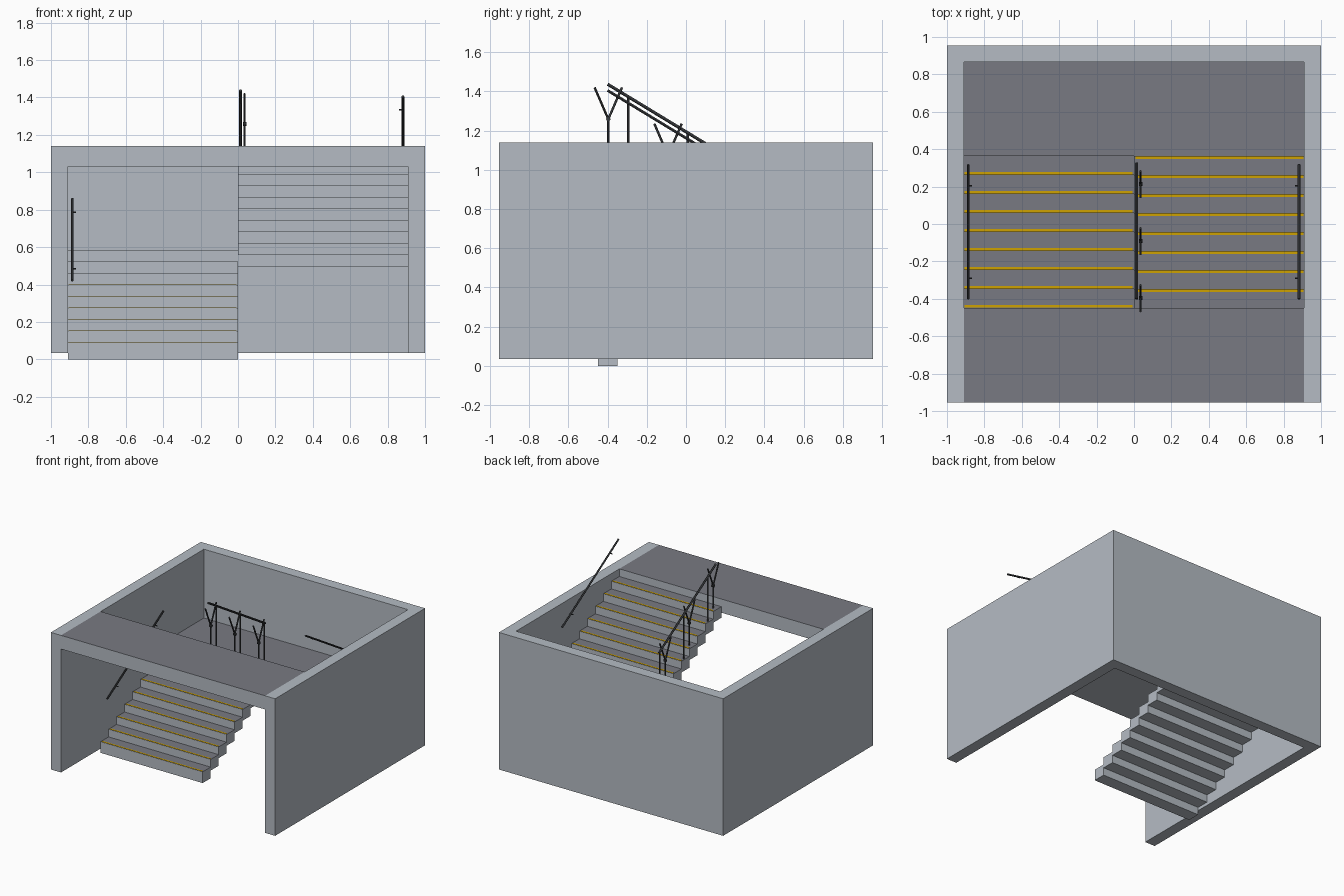
import bpy, bmesh
from mathutils import Vector

if "Cube" in bpy.data.objects:
    bpy.data.objects.remove(bpy.data.objects["Cube"])


def material(name, rgb):
    m = bpy.data.materials.new(name)
    m.diffuse_color = (*rgb, 1)
    m.use_nodes = True
    m.node_tree.nodes["Principled BSDF"].inputs["Base Color"].default_value = m.diffuse_color
    return m


CONCRETE = material("light_concrete", (0.46, 0.50, 0.55))
FLOOR = material("dark_floor", (0.19, 0.195, 0.225))
YELLOW = material("safety_yellow", (0.62, 0.36, 0.0))
METAL = material("dark_metal", (0.04, 0.043, 0.047))

RUN, RISE, THICK = 0.1016, 0.0617, 0.09
STEPS = 8
Y0, Y1 = -0.45, 0.363        # front and back ends of both flights
LANDING, TOP = 0.585, 1.14   # floor heights
INNER = 0.91                 # half width between the walls


def finish(name, bm, mats):
    bmesh.ops.recalc_face_normals(bm, faces=bm.faces[:])
    me = bpy.data.meshes.new(name)
    bm.to_mesh(me)
    bm.free()
    for m in mats:
        me.materials.append(m)
    ob = bpy.data.objects.new(name, me)
    bpy.context.collection.objects.link(ob)
    return ob


def add_box(bm, lo, hi):
    vs = bmesh.ops.create_cube(bm, size=1)["verts"]
    for v in vs:
        v.co = [lo[i] + (v.co[i] + 0.5) * (hi[i] - lo[i]) for i in range(3)]


def boxes(name, items, mats):
    """Boxes in one object; a second material goes on the upward faces."""
    bm = bmesh.new()
    for lo, hi in items:
        add_box(bm, lo, hi)
    bm.normal_update()
    if len(mats) > 1:
        for f in bm.faces:
            f.material_index = int(f.normal.z > 0.9)
    return finish(name, bm, mats)


def tubes(name, items):
    """Round bars, each given as start, end, radius."""
    bm = bmesh.new()
    for a, b, r in items:
        a, b = Vector(a), Vector(b)
        d = b - a
        vs = bmesh.ops.create_cone(bm, cap_ends=True, segments=12, radius1=r,
                                   radius2=r, depth=d.length)["verts"]
        rot = d.to_track_quat('Z', 'Y')
        for v in vs:
            v.co = rot @ v.co + (a + b) / 2
    ob = finish(name, bm, [METAL])
    bpy.ops.object.select_all(action='DESELECT')
    bpy.context.view_layer.objects.active = ob
    ob.select_set(True)
    bpy.ops.object.shade_smooth_by_angle()
    return ob


# Three enclosing walls as one U-shaped extrusion
bm = bmesh.new()
outline = [(-1, -0.955), (-INNER, -0.955), (-INNER, 0.865), (INNER, 0.865),
           (INNER, -0.955), (1, -0.955), (1, 0.955), (-1, 0.955)]
face = bm.faces.new([bm.verts.new((x, y, 0.035)) for x, y in outline])
up = bmesh.ops.extrude_face_region(bm, geom=[face])["geom"]
bmesh.ops.translate(bm, vec=(0, 0, TOP - 0.035),
                    verts=[g for g in up if isinstance(g, bmesh.types.BMVert)])
finish("walls", bm, [CONCRETE])

# Upper floor at the front and half-height landing at the back
boxes("upper_floor", [((-INNER, -0.955, 1.03), (INNER, Y0, TOP))], [CONCRETE, FLOOR])
boxes("landing", [((-INNER, Y1, LANDING - THICK), (INNER, 0.865, LANDING))],
      [CONCRETE, FLOOR])

# Two flights of overlapping block steps with yellow nosing strips
lower, upper, strips = [], [], []
for i in range(STEPS):
    y, z = Y0 + i * RUN, THICK + i * RISE
    lower.append(((-INNER, y, z - THICK), (0, y + RUN, z)))
    strips.append(((-0.905, y + 0.003, z - 0.001), (-0.008, y + 0.016, z + 0.002)))
    y, z = Y1 - i * RUN, LANDING + (i + 1) * RISE
    upper.append(((0, y - RUN, z - THICK), (INNER, y, z)))
    strips.append(((0.008, y - 0.016, z - 0.001), (0.905, y - 0.003, z + 0.002)))
boxes("lower_flight", lower, [CONCRETE, FLOOR])
boxes("upper_flight", upper, [CONCRETE, FLOOR])
boxes("nosing_strips", strips, [YELLOW])

# Wall handrails with short bracket stubs
SLOPE = RISE / RUN
RA, RB = -0.40, 0.317


def wall_rail(name, x, z_at, inward):
    items = [((x, RA, z_at(RA)), (x, RB, z_at(RB)), 0.007)]
    for y in (-0.29, 0.205):
        items.append(((x, y, z_at(y) - 0.004),
                      (x + inward * 0.021, y, z_at(y) - 0.004), 0.004))
    tubes(name, items)


wall_rail("left_handrail", -0.886, lambda y: 0.422 + (y - RA) * SLOPE, 1)
wall_rail("right_handrail", 0.882, lambda y: 1.405 - (y - RA) * SLOPE, -1)


# Central balustrade: sloping rail, upright posts and forked posts
def mid_z(y):
    return 1.437 - (y - RA) * SLOPE


tubes("central_handrail", [((0.014, RA, mid_z(RA)), (0.014, 0.325, mid_z(0.325)), 0.008)])
posts, forks = [], []
for k in range(3):
    y = -0.295 + 3 * k * RUN
    tread = LANDING + (7 - 3 * k) * RISE
    posts.append(((0.014, y, tread), (0.014, y, mid_z(y)), 0.006))
    y, tread = y - RUN, tread + RISE
    joint = tread + 0.18
    forks.append(((0.035, y, tread), (0.035, y, joint), 0.006))
    forks.append(((0.026, y, joint), (0.046, y, joint), 0.011))
    for s in (-1, 1):
        forks.append(((0.035, y, joint), (0.035, y + s * 0.07, joint + 0.162), 0.006))
tubes("upright_posts", posts)
tubes("forked_posts", forks)
